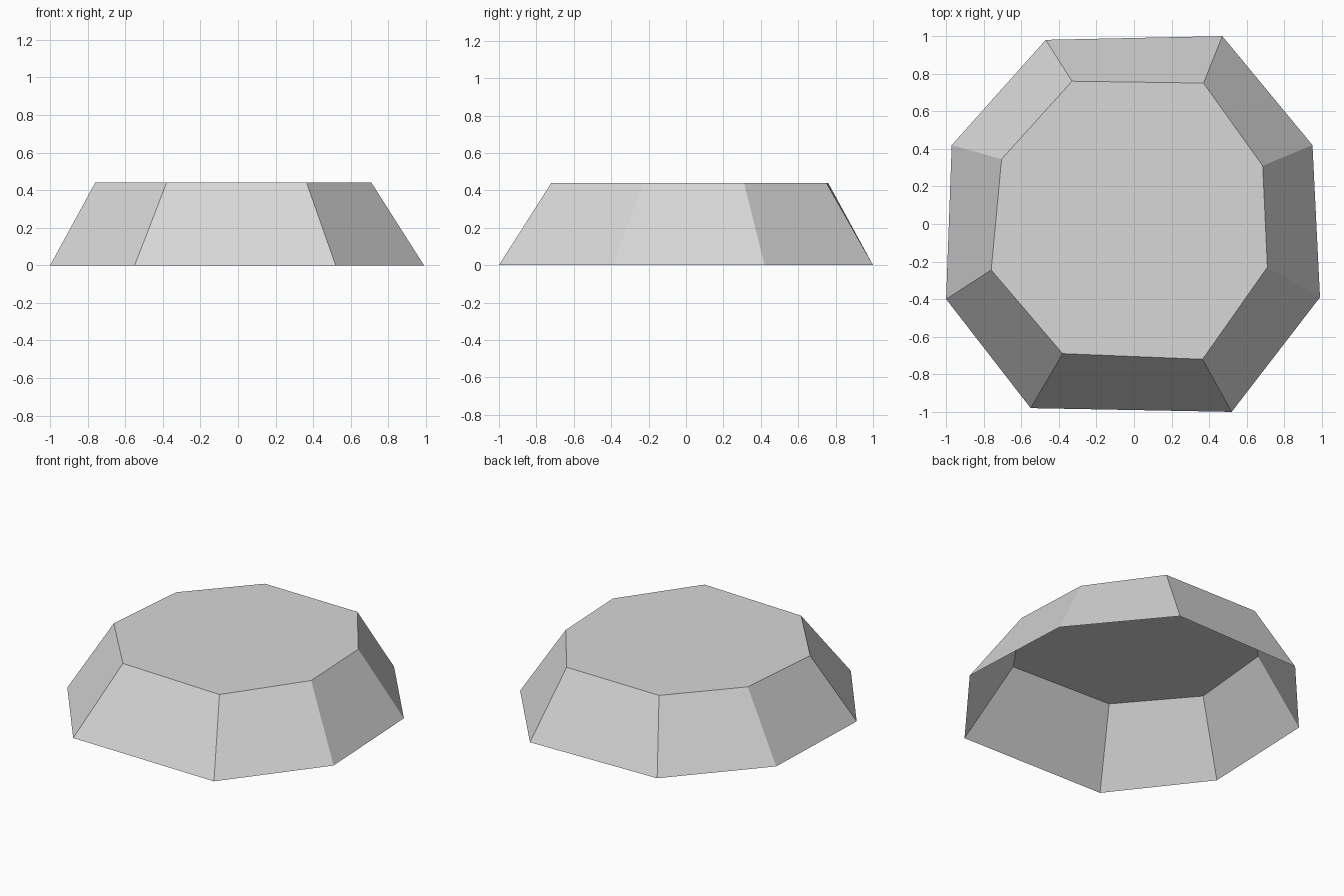
import bpy
import bmesh

default_cube = bpy.data.objects.get("Cube")
if default_cube:
    bpy.data.objects.remove(default_cube, do_unlink=True)

HEIGHT = 0.44

# Irregular octagon outlines, counter-clockwise from the front left corner
BASE_RIM = [(0.52, -1.0), (0.99, -0.39), (0.95, 0.42), (0.47, 1.0),
            (-0.47, 0.98), (-0.97, 0.42), (-1.0, -0.4), (-0.55, -0.98)]
TOP_RIM = [(0.365, -0.72), (0.71, -0.23), (0.685, 0.31), (0.37, 0.75),
           (-0.33, 0.76), (-0.705, 0.345), (-0.76, -0.245), (-0.38, -0.69)]


def make_material(name, color):
    mat = bpy.data.materials.new(name)
    mat.use_nodes = True
    mat.diffuse_color = color
    for node in mat.node_tree.nodes:
        if node.type == 'BSDF_PRINCIPLED':
            node.inputs["Base Color"].default_value = color
    return mat


def add_ring(bm, outline, z):
    return [bm.verts.new((x, y, z)) for x, y in outline]


# Tapered shell: sloping walls and a flat top, open underneath
bm = bmesh.new()
lower = add_ring(bm, BASE_RIM, 0)
upper = add_ring(bm, TOP_RIM, HEIGHT)
count = len(lower)
for i in range(count):
    j = (i + 1) % count
    bm.faces.new((lower[i], lower[j], upper[j], upper[i]))
bm.faces.new(upper)

mesh = bpy.data.meshes.new("tapered_shell")
bm.to_mesh(mesh)
bm.free()
mesh.materials.append(make_material("light grey", (0.68, 0.68, 0.68, 1)))
shell = bpy.data.objects.new("tapered_shell", mesh)
bpy.context.collection.objects.link(shell)
